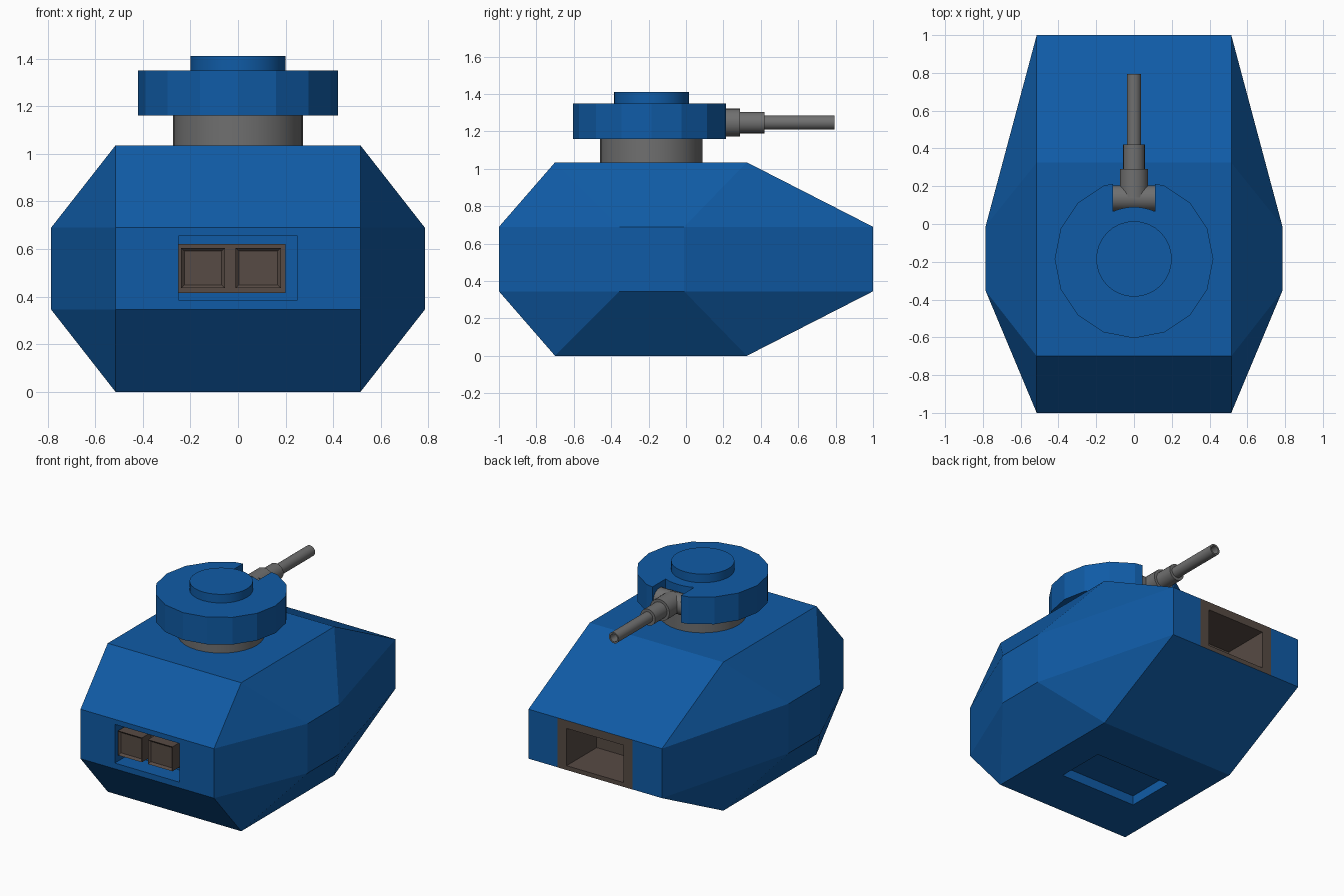
import bpy, bmesh, math
from mathutils import Matrix, Vector

if "Cube" in bpy.data.objects:
    bpy.data.objects.remove(bpy.data.objects["Cube"])


def material(name, rgb):
    m = bpy.data.materials.new(name)
    m.diffuse_color = (*rgb, 1)
    m.use_nodes = True
    m.node_tree.nodes["Principled BSDF"].inputs["Base Color"].default_value = m.diffuse_color
    return m


BLUE = material("blue paint", (0.005, 0.105, 0.38))
GRAY = material("gray metal", (0.16, 0.16, 0.16))
BROWN = material("brown metal", (0.095, 0.07, 0.058))
TY = -0.185   # turret centre
GZ = 1.247    # gun axis height


def finish(name, bm, mat, smooth=False):
    bmesh.ops.recalc_face_normals(bm, faces=bm.faces[:])
    me = bpy.data.meshes.new(name)
    bm.to_mesh(me)
    bm.free()
    ob = bpy.data.objects.new(name, me)
    bpy.context.collection.objects.link(ob)
    if mat:
        me.materials.append(mat)
    if smooth:
        bpy.ops.object.select_all(action='DESELECT')
        ob.select_set(True)
        bpy.context.view_layer.objects.active = ob
        bpy.ops.object.shade_smooth_by_angle(angle=math.radians(35))
    return ob


def add_box(bm, x, y, z):
    lo, hi = zip(x, y, z)
    c = [(a + b) / 2 for a, b in zip(lo, hi)]
    s = [b - a for a, b in zip(lo, hi)]
    return bmesh.ops.create_cube(bm, size=1, matrix=Matrix.Translation(c) @ Matrix.Diagonal((*s, 1)))


def cylinder(name, r, a, b, mat, n=32, smooth=True):
    a, b = Vector(a), Vector(b)
    d = b - a
    bm = bmesh.new()
    rot = d.to_track_quat('Z', 'Y').to_matrix().to_4x4()
    bmesh.ops.create_cone(bm, cap_ends=True, segments=n, radius1=r, radius2=r, depth=d.length,
                          matrix=Matrix.Translation((a + b) / 2) @ rot)
    return finish(name, bm, mat, smooth)


# Faceted hull: convex solid from mirrored corners
bm = bmesh.new()
for sx in (-1, 1):
    for z in (0.345, 0.69):
        for x, y in ((0.515, -1), (0.515, 1), (0.785, -0.355), (0.785, -0.01)):
            bm.verts.new((sx * x, y, z))
    for z in (0, 1.035):
        for y in (-0.70, 0.325):
            bm.verts.new((sx * 0.515, y, z))
bmesh.ops.convex_hull(bm, input=bm.verts[:])
bmesh.ops.dissolve_limit(bm, angle_limit=0.01, verts=bm.verts[:], edges=bm.edges[:])
hull = finish("hull", bm, BLUE)

# Recesses: front exhaust bay, rear bay, belly hatch
bm = bmesh.new()
add_box(bm, (-0.25, 0.25), (-1.1, -0.85), (0.385, 0.655))
add_box(bm, (-0.225, 0.225), (0.65, 1.1), (0.37, 0.64))
add_box(bm, (-0.29, 0.29), (-0.355, -0.01), (-0.1, 0.065))
cutter = finish("recess_cutter", bm, BLUE)
cutter.hide_render = True
cutter.hide_viewport = True
mod = hull.modifiers.new("recesses", 'BOOLEAN')
mod.object = cutter
mod.operation = 'DIFFERENCE'
mod.solver = 'EXACT'

# Rear bay liner: flat frame plus inner walls and end wall
bm = bmesh.new()
loops = []
for hx, z0, z1, y in ((0.29, 0.345, 0.69, 1.001), (0.22, 0.375, 0.635, 1.001), (0.22, 0.375, 0.635, 0.67)):
    loops.append([bm.verts.new((sx * hx, y, z)) for sx, z in ((-1, z0), (1, z0), (1, z1), (-1, z1))])
for p, q in zip(loops, loops[1:]):
    for i in range(4):
        j = (i + 1) % 4
        bm.faces.new((p[i], p[j], q[j], q[i]))
end = bm.faces.new(loops[-1])
ob = finish("rear_bay_liner", bm, BROWN)
if ob.data.polygons[0].normal.y < 0:
    ob.data.flip_normals()

# Front exhaust boxes on a back plate, each with a sunken panel
bm = bmesh.new()
add_box(bm, (-0.25, 0.20), (-0.88, -0.849), (0.415, 0.62))
finish("exhaust_plate", bm, BROWN)
for side, x0, x1 in (("left", -0.24, -0.055), ("right", -0.01, 0.18)):
    bm = bmesh.new()
    add_box(bm, (x0, x1), (-0.98, -0.87), (0.435, 0.605))
    bm.normal_update()
    face = [f for f in bm.faces if f.normal.y < -0.9]
    bmesh.ops.inset_region(bm, faces=face, thickness=0.02)
    bmesh.ops.translate(bm, vec=(0, 0.015, 0), verts=face[0].verts[:])
    finish("exhaust_box_" + side, bm, BROWN)

# Turret neck, reaching up inside the turret
cylinder("turret_neck", 0.274, (0, TY, 1.03), (0, TY, 1.34), GRAY, 32)

# Turret: 16-sided outline with a gun notch at the back
R, r, w = 0.42, 0.275, 0.11
pts = [(-w, 0.398)]
pts += [(R * math.cos(a), R * math.sin(a)) for a in (math.radians(112.5 + 22.5 * k) for k in range(15))]
pts.append((w, 0.398))
half = math.asin(w / r)
pts += [(r * math.sin(half * t / 4), r * math.cos(half * t / 4)) for t in range(4, -5, -1)]
bm = bmesh.new()
f = bm.faces.new([bm.verts.new((x, y + TY, 1.16)) for x, y in pts])
ext = bmesh.ops.extrude_face_region(bm, geom=[f], use_keep_orig=True)
bmesh.ops.translate(bm, vec=(0, 0, 0.19), verts=[v for v in ext["geom"] if isinstance(v, bmesh.types.BMVert)])
finish("turret", bm, BLUE)
cylinder("turret_hatch", 0.2, (0, TY, 1.34), (0, TY, 1.41), BLUE, 32)

# Gun: trunnion, stepped collars, hollow barrel
cylinder("gun_trunnion", 0.068, (-w, 0.137, GZ), (w, 0.137, GZ), GRAY, 24)
cylinder("gun_collar_large", 0.075, (0, 0.14, GZ), (0, 0.29, GZ), GRAY, 24)
cylinder("gun_collar_small", 0.057, (0, 0.28, GZ), (0, 0.42, GZ), GRAY, 24)
barrel = cylinder("gun_barrel", 0.038, (0, 0.41, GZ), (0, 0.795, GZ), GRAY, 24)
bm = bmesh.new()
bm.from_mesh(barrel.data)
muzzle = [f for f in bm.faces if f.normal.y > 0.9]
bmesh.ops.inset_region(bm, faces=muzzle, thickness=0.011)
ext = bmesh.ops.inset_region(bm, faces=muzzle, thickness=0.0005)
bmesh.ops.translate(bm, vec=(0, -0.15, 0), verts=muzzle[0].verts[:])
bm.to_mesh(barrel.data)
bm.free()
